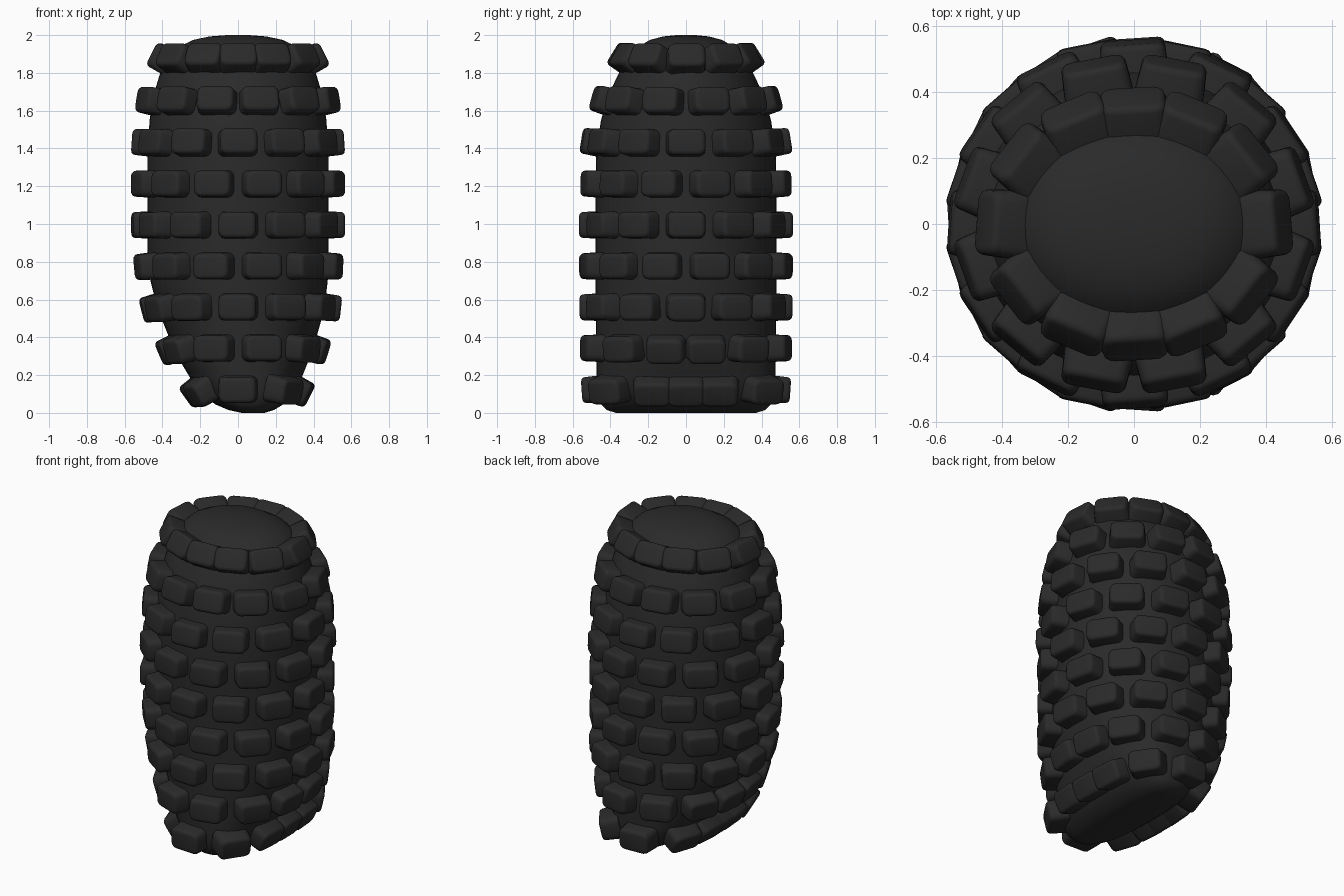
import bpy, bmesh, math
from mathutils import Vector, Matrix
from mathutils.bvhtree import BVHTree

cube = bpy.data.objects.get("Cube")
if cube:
    bpy.data.objects.remove(cube, do_unlink=True)

rubber = bpy.data.materials.new("dark rubber")
rubber.use_nodes = True
col = (0.023, 0.023, 0.023, 1)
rubber.diffuse_color = col
rubber.node_tree.nodes["Principled BSDF"].inputs["Base Color"].default_value = col


def make_object(name, bm, angle):
    mesh = bpy.data.meshes.new(name)
    bm.to_mesh(mesh)
    obj = bpy.data.objects.new(name, mesh)
    bpy.context.collection.objects.link(obj)
    mesh.materials.append(rubber)
    bpy.ops.object.select_all(action='DESELECT')
    obj.select_set(True)
    bpy.context.view_layer.objects.active = obj
    bpy.ops.object.shade_smooth_by_angle(angle=math.radians(angle))
    return obj


# Body sections: height, x min, x max, y half-width, squareness
SECTIONS = [
    (0.00, 0.02, 0.14, 0.37, 3.0), (0.015, -0.05, 0.19, 0.42, 3.0),
    (0.045, -0.12, 0.24, 0.45, 2.9), (0.10, -0.19, 0.295, 0.468, 2.8),
    (0.18, -0.25, 0.335, 0.473, 2.6), (0.28, -0.31, 0.375, 0.475, 2.4),
    (0.40, -0.365, 0.415, 0.476, 2.2), (0.55, -0.425, 0.458, 0.478, 2.1),
    (0.70, -0.464, 0.475, 0.48, 2), (0.85, -0.478, 0.48, 0.48, 2),
    (1.20, -0.48, 0.48, 0.48, 2), (1.40, -0.478, 0.478, 0.474, 2),
    (1.55, -0.468, 0.468, 0.45, 2), (1.68, -0.448, 0.448, 0.412, 2),
    (1.80, -0.412, 0.412, 0.355, 2), (1.88, -0.372, 0.372, 0.305, 2),
    (1.94, -0.31, 0.31, 0.25, 2.1), (1.975, -0.235, 0.235, 0.19, 2.1),
    (1.993, -0.15, 0.15, 0.12, 2), (2.00, -0.06, 0.06, 0.05, 2),
]
SIDES = 48


def power(v, n):
    return math.copysign(abs(v) ** (2 / n), v)


# Loft the body through its sections
body = bmesh.new()
rings = []
for z, x0, x1, ry, n in SECTIONS:
    ring = []
    for i in range(SIDES):
        a = 2 * math.pi * i / SIDES
        x = (x0 + x1) / 2 + (x1 - x0) / 2 * power(math.cos(a), n)
        ring.append(body.verts.new((x, ry * power(math.sin(a), n), z)))
    rings.append(ring)
for lo, hi in zip(rings, rings[1:]):
    for i in range(SIDES):
        j = (i + 1) % SIDES
        body.faces.new((lo[i], lo[j], hi[j], hi[i]))
body.faces.new(rings[0][::-1])
body.faces.new(rings[-1])
body.normal_update()
make_object("body", body, 60)
surface = BVHTree.FromBMesh(body)


def add_block(bm, matrix):
    """Rounded tread block, local z pointing outwards."""
    part = bmesh.new()
    bmesh.ops.create_cube(part, size=1)
    for v in part.verts:
        taper = 0.92 if v.co.z > 0 else 1.0
        v.co = Vector((v.co.x * 0.212 * taper, v.co.y * 0.147 * taper,
                       0.082 if v.co.z > 0 else -0.035))
    # round the corners in outline, then soften the outer rim
    upright = [e for e in part.edges
               if abs(e.verts[0].co.z - e.verts[1].co.z) > 0.05]
    bmesh.ops.bevel(part, geom=upright, offset=0.035, segments=3,
                    profile=0.5, affect='EDGES')
    rim = [e for e in part.edges if all(v.co.z > 0.08 for v in e.verts)]
    bmesh.ops.bevel(part, geom=rim, offset=0.02, segments=3,
                    profile=0.5, affect='EDGES')
    part.transform(matrix)
    temp = bpy.data.meshes.new("block_temp")
    part.to_mesh(temp)
    part.free()
    bm.from_mesh(temp)
    bpy.data.meshes.remove(temp)


# Staggered rows of blocks seated on the body surface
for row in range(9):
    bm = bmesh.new()
    z = 0.125 + 0.2175 * row
    for k in range(12):
        a = math.radians(30 * k + (15 if row % 2 else 0))
        hit, n, _, _ = surface.ray_cast(Vector((0, 0, z)),
                                        Vector((math.cos(a), math.sin(a), 0)))
        if n.dot(Vector((math.cos(a), math.sin(a), 0))) < 0:
            n = -n
        up = (Vector((0, 0, 1)) - n * n.z).normalized()
        side = up.cross(n)
        m = Matrix((side, up, n)).transposed().to_4x4()
        m.translation = hit
        add_block(bm, m)
    make_object(f"tread_row_{row + 1}", bm, 40)
    bm.free()
body.free()
